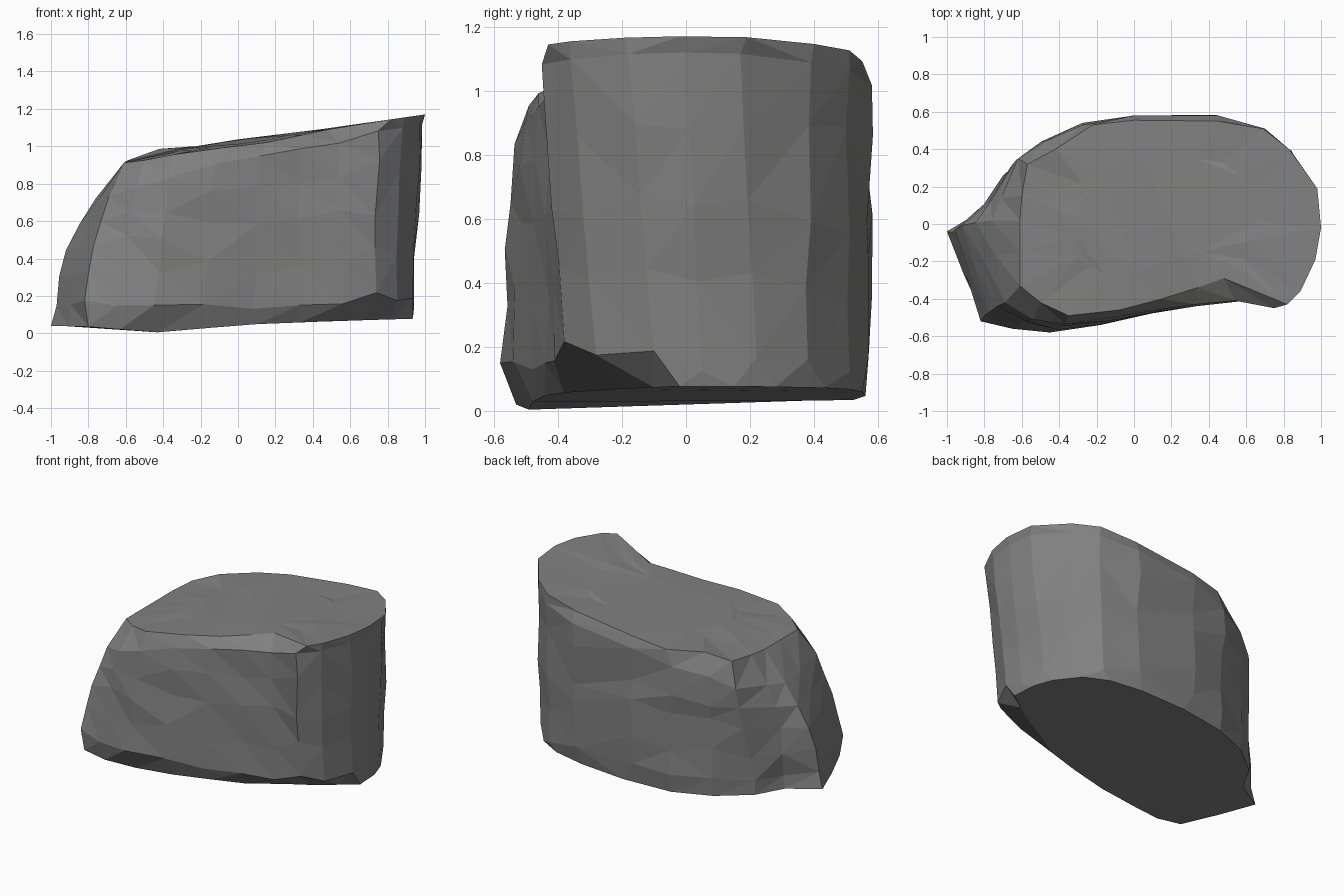
import bpy, bmesh, random
from mathutils import Vector

if "Cube" in bpy.data.objects:
    bpy.data.objects.remove(bpy.data.objects["Cube"])

random.seed(11)

# Plan outlines, counter-clockwise from the left tip
BASE = [(-1, -.04), (-.91, -.27), (-.80, -.51), (-.63, -.53), (-.43, -.49), (-.15, -.48),
        (.10, -.44), (.33, -.38), (.52, -.27), (.68, -.19), (.82, -.10), (.935, -.02),
        (.925, .15), (.88, .28), (.77, .43), (.62, .51), (.40, .55), (.08, .56),
        (-.25, .52), (-.50, .42), (-.70, .26), (-.80, .08)]
LOW = [(-.97, -.045), (-.895, -.28), (-.82, -.52), (-.65, -.56), (-.45, -.58), (-.18, -.54),
       (.08, -.48), (.33, -.44), (.56, -.41), (.74, -.38), (.85, -.28), (.935, -.10),
       (.94, .05), (.91, .22), (.83, .38), (.67, .51), (.43, .57), (0, .57),
       (-.25, .54), (-.50, .43), (-.70, .26), (-.79, .08)]
SHOULDER = [(-.76, .02), (-.74, -.17), (-.69, -.42), (-.54, -.51), (-.37, -.535), (-.12, -.50),
            (.12, -.46), (.33, -.43), (.54, -.41), (.75, -.45), (.88, -.36), (.97, -.18),
            (.985, 0), (.965, .17), (.84, .39), (.70, .51), (.45, .58), (0, .58),
            (-.27, .53), (-.48, .44), (-.62, .35), (-.71, .14)]
TOP = [(-.61, .02), (-.61, -.15), (-.61, -.33), (-.50, -.42), (-.35, -.49), (-.08, -.46),
       (.15, -.40), (.34, -.34), (.48, -.29), (.82, -.43), (.89, -.36), (.97, -.19),
       (1, -.02), (.98, .19), (.83, .40), (.69, .51), (.45, .55), (0, .555),
       (-.22, .53), (-.42, .40), (-.57, .32), (-.60, .15)]
TOP_Z = [(-1, .6), (-.6, .92), (-.44, .985), (-.25, .995), (-.1, 1.025), (.4, 1.085), (1, 1.17)]
BASE_Z = [(-1, .04), (-.8, .035), (-.4, .003), (0, .045), (.5, .065), (1, .08)]
DROP = [(-.75, .19), (-.5, .14), (0, .07), (.5, .075), (.8, .06), (1, .05)]
LEFT_BULGE = {0: 1, 1: .6, 2: .3, 21: .7}


def interp(table, x):
    """Piecewise linear lookup."""
    for (a, u), (b, v) in zip(table, table[1:]):
        if x <= b:
            return u + (v - u) * max(0, x - a) / (b - a)
    return table[-1][1]


def top_z(x, y):
    """Sloping top, dipping slightly at the front left."""
    dip = max(0, min(1, (-.1 - y) / .3)) * max(0, min(1, (.6 - x) / .4)) if x > -.55 else 0
    return interp(TOP_Z, x) - .035 * dip


def jitter(v, amount):
    return v + Vector([random.uniform(-amount, amount) for _ in range(3)])


base = [Vector((x, y, interp(BASE_Z, x) if y < 0 else max(.035, interp(BASE_Z, x))))
        for x, y in BASE]
low = [Vector((x, y, (.2 if 9 <= i <= 11 else .15) + random.uniform(-.03, .03)))
       for i, (x, y) in enumerate(LOW)]
top = [Vector((x, y, top_z(x, y))) for x, y in TOP]
shoulder = [Vector((x, y, t.z - interp(DROP, x))) for (x, y), t in zip(SHOULDER, top)]


def wall(t, left, right):
    """Weathered ring between the foot and the shoulder."""
    ring = []
    for i, (a, b) in enumerate(zip(low, shoulder)):
        clean = i < 3 or 11 <= i <= 13
        p = a.lerp(b, t + (0 if clean else random.uniform(-.07, .07)))
        p.x -= left * LEFT_BULGE.get(i, 0)
        if 11 <= i <= 13:
            p.x += right
        ring.append(jitter(p, .004 if clean else .012))
    return ring


def cap(scale):
    """Ring on the sloping top face."""
    ring = []
    for p in top:
        x, y = .15 + (p.x - .15) * scale, .06 + (p.y - .06) * scale
        ring.append(jitter(Vector((x, y, top_z(x, y) - .006)), .006))
    return ring


# Rock: loft the rings, close both ends
bm = bmesh.new()
rings = [[bm.verts.new(p) for p in r]
         for r in (base, low, wall(.28, .045, -.008), wall(.52, .06, .002), wall(.76, .04, .008),
                   shoulder, top, cap(.6))]
n = len(BASE)
for a, b in zip(rings, rings[1:]):
    for i in range(n):
        j = (i + 1) % n
        bm.faces.new((a[i], a[j], b[j], b[i]))
bm.faces.new(list(reversed(rings[0])))
bm.faces.new(rings[-1])
bmesh.ops.triangulate(bm, faces=bm.faces[:])
bmesh.ops.recalc_face_normals(bm, faces=bm.faces[:])
mesh = bpy.data.meshes.new("rock")
bm.to_mesh(mesh)
bm.free()

# Dark stone colour
stone = bpy.data.materials.new("dark_stone")
stone.diffuse_color = (.22, .22, .22, 1)
stone.use_nodes = True
stone.node_tree.nodes["Principled BSDF"].inputs["Base Color"].default_value = stone.diffuse_color
mesh.materials.append(stone)
bpy.context.collection.objects.link(bpy.data.objects.new("rock", mesh))
